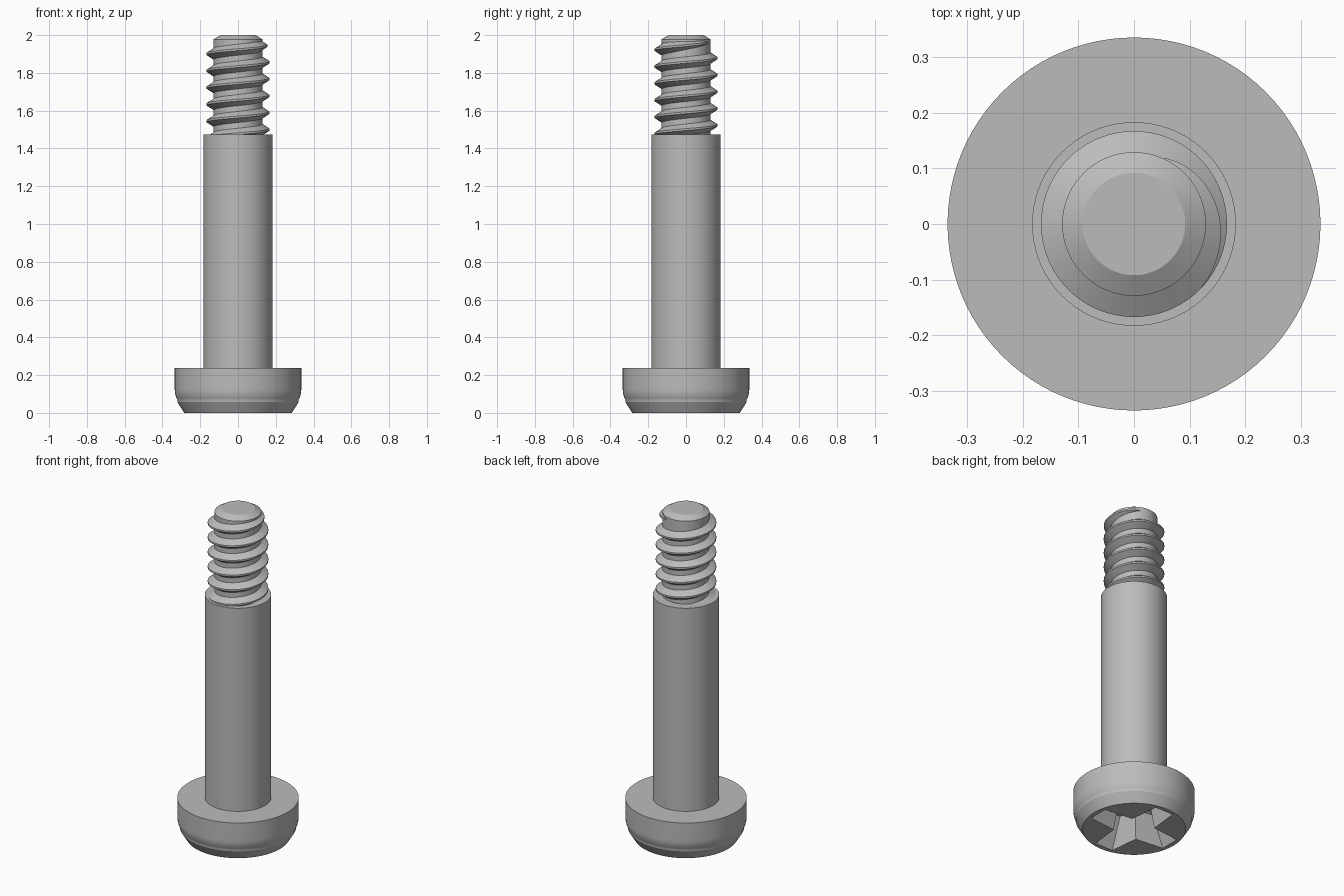
import bpy, bmesh
from math import sin, cos, pi, tau, radians

cube = bpy.data.objects.get("Cube")
if cube:
    bpy.data.objects.remove(cube, do_unlink=True)

steel = bpy.data.materials.new("grey steel")
steel.use_nodes = True
GREY = (0.5, 0.5, 0.5, 1)
steel.diffuse_color = GREY
steel.node_tree.nodes["Principled BSDF"].inputs["Base Color"].default_value = GREY


def make_object(name, bm):
    bmesh.ops.recalc_face_normals(bm, faces=bm.faces)
    mesh = bpy.data.meshes.new(name)
    bm.to_mesh(mesh)
    bm.free()
    mesh.materials.append(steel)
    obj = bpy.data.objects.new(name, mesh)
    bpy.context.collection.objects.link(obj)
    return obj


def smooth(obj, angle=25):
    bpy.ops.object.select_all(action="DESELECT")
    obj.select_set(True)
    bpy.context.view_layer.objects.active = obj
    bpy.ops.object.shade_smooth_by_angle(angle=radians(angle))


def skin(name, rings, capped=True):
    """Join closed rings of points into a solid, in order."""
    bm = bmesh.new()
    loops = [[bm.verts.new(p) for p in ring] for ring in rings]
    for a, b in zip(loops, loops[1:]):
        for i in range(len(a)):
            j = (i + 1) % len(a)
            bm.faces.new((a[i], a[j], b[j], b[i]))
    if capped:
        bm.faces.new(loops[0])
        bm.faces.new(loops[-1])
    return make_object(name, bm)


def lathe(name, profile, sides=96):
    return skin(name, [[(r * cos(tau * i / sides), r * sin(tau * i / sides), z)
                        for i in range(sides)] for r, z in profile])


# Pan head: chamfered rim, rounded shoulder, straight side
HEAD_R, HEAD_TOP = 0.335, 0.237
shoulder = [(0.285, 0.0), (0.321, 0.058)]
shoulder += [(0.235 + 0.1 * cos(a), 0.125 + 0.11 * sin(a))
             for a in [radians(-30 + 5 * k) for k in range(7)]]
head = lathe("head", shoulder + [(HEAD_R, HEAD_TOP)])


# Cross recess cutter, narrowing towards its floor
def cross(reach, half, inner, z):
    points = []
    for k in range(4):
        c, s = cos(k * pi / 2), sin(k * pi / 2)
        for x, y in ((reach, -half), (reach, half), (inner, inner)):
            points.append((x * c - y * s, x * s + y * c, z))
    return points


cutter = skin("recess_cutter", [cross(0.268, 0.062, 0.082, -0.02),
                                cross(0.17, 0.042, 0.06, 0.17),
                                cross(0.02, 0.01, 0.012, 0.2)])
cutter.hide_render = True
cut = head.modifiers.new("recess", "BOOLEAN")
cut.operation, cut.solver, cut.object = "DIFFERENCE", "EXACT", cutter
bpy.context.view_layer.objects.active = head
bpy.ops.object.modifier_apply(modifier=cut.name)
bpy.data.objects.remove(cutter, do_unlink=True)
smooth(head)

# Plain shank and chamfered thread core
SHANK_TOP, ROOT_R, CREST_R = 1.473, 0.129, 0.167
smooth(lathe("shank", [(0.183, HEAD_TOP - 0.01), (0.183, SHANK_TOP)]))
smooth(lathe("thread_core", [(ROOT_R, SHANK_TOP - 0.01), (ROOT_R, 1.978), (0.092, 2.0)]))

# Right-handed thread ridge that fades out near the tip
PITCH, STEPS, TURNS = 0.089, 72, 6
END = radians(65)
FADE = radians(110)
rings = []
for n in range(STEPS * TURNS + 1):
    a = END - tau * TURNS + tau * n / STEPS
    z = 1.945 + PITCH * a / tau
    height = min(1, max(0.02, (END - a) / FADE)) ** 0.7
    crest = ROOT_R + (CREST_R - ROOT_R) * height
    base, tip = 0.006 + 0.026 * height, 0.005
    section = [(ROOT_R - 0.004, -base), (crest, -tip), (crest, tip), (ROOT_R - 0.004, base)]
    rings.append([(r * cos(a), r * sin(a), z + dz) for r, dz in section])
smooth(skin("thread", rings))
